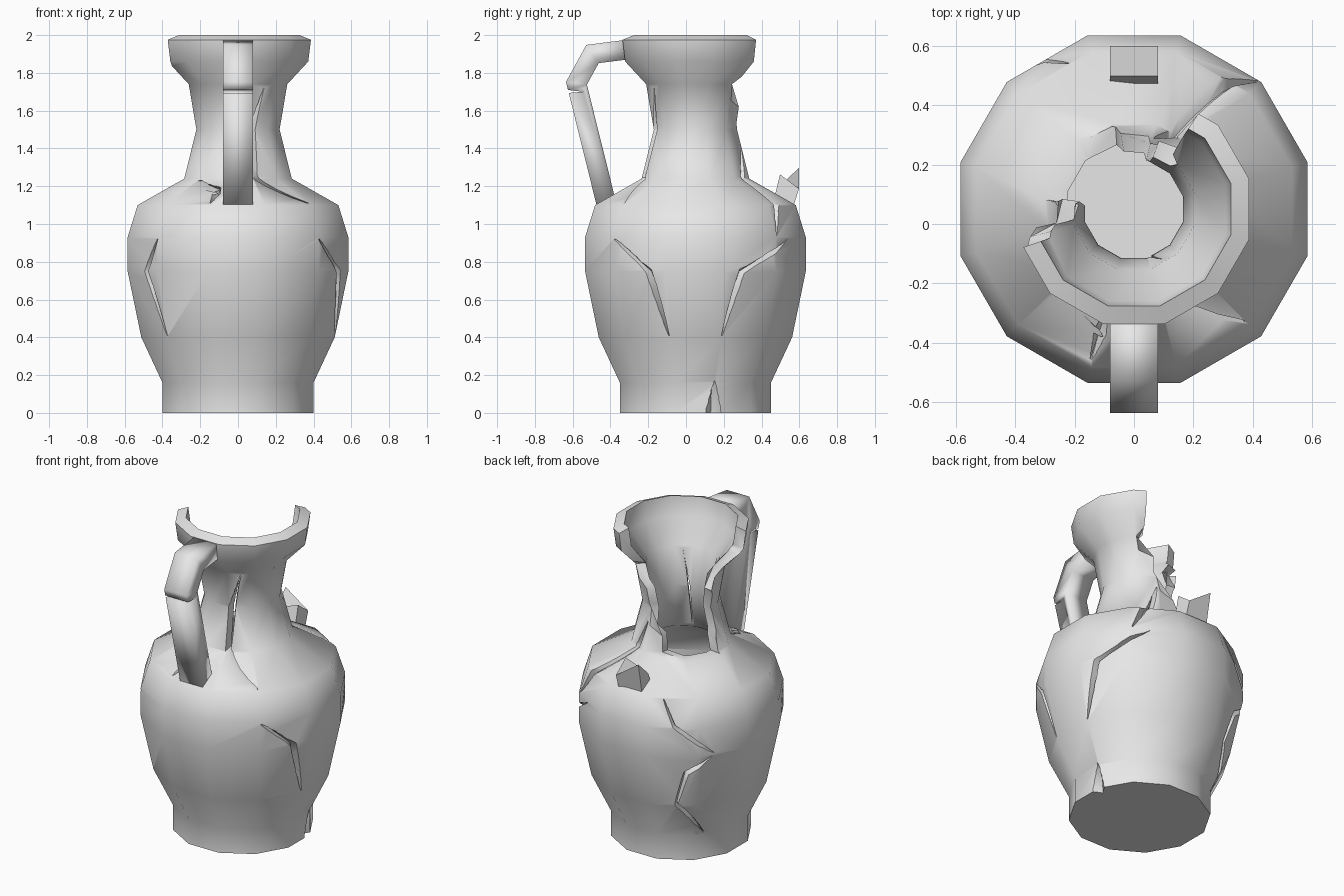
import bpy, bmesh
from math import sin, cos, pi, radians, hypot
from mathutils import Vector

if "Cube" in bpy.data.objects:
    bpy.data.objects.remove(bpy.data.objects["Cube"], do_unlink=True)

CY = 0.05      # the body axis sits slightly behind the centre
SIDES = 12

clay = bpy.data.materials.new("light_grey_clay")
clay.use_nodes = True
clay.diffuse_color = (0.8, 0.8, 0.8, 1)
clay.node_tree.nodes["Principled BSDF"].inputs["Base Color"].default_value = clay.diffuse_color

OUTER = [(.414, 0), (.414, .16), (.53, .4), (.605, .75), (.605, .93), (.55, 1.1),
         (.295, 1.24), (.228, 1.5), (.27, 1.74), (.385, 1.86), (.4, 1.975)]
INNER = [(.337, 2), (.32, 1.88), (.21, 1.74), (.17, 1.5), (.235, 1.21), (.49, 1.06),
         (.545, .92), (.545, .75), (.47, .4), (.36, .16), (.35, .06)]


def polar(r, az, z):
    return Vector((r * cos(radians(az)), CY + r * sin(radians(az)), z))


def make_object(name, bm):
    if bm.calc_volume(signed=True) < 0:
        bmesh.ops.reverse_faces(bm, faces=bm.faces)
    mesh = bpy.data.meshes.new(name)
    bm.to_mesh(mesh)
    bm.free()
    mesh.materials.append(clay)
    ob = bpy.data.objects.new(name, mesh)
    bpy.context.collection.objects.link(ob)
    return ob


def loft(rings):
    """Closed rings joined by triangles, capped at both ends."""
    bm = bmesh.new()
    loops = [[bm.verts.new(p) for p in ring] for ring in rings]
    for a, b in zip(loops, loops[1:]):
        for i in range(len(a)):
            j = (i + 1) % len(a)
            bm.faces.new((a[i], a[j], b[j], b[i]))
    bm.faces.new(list(reversed(loops[0])))
    bm.faces.new(loops[-1])
    return bm


def volume(mesh):
    bm = bmesh.new()
    bm.from_mesh(mesh)
    result = bm.calc_volume(signed=True)
    bm.free()
    return result


def cut(ob, cutter):
    """Subtract the cutter, keep the result if it is sound, discard the cutter."""
    cutter.hide_render = True
    before = volume(ob.data)
    for self_cut in (False, True):
        mod = ob.modifiers.new("cut", 'BOOLEAN')
        mod.operation, mod.solver, mod.object = 'DIFFERENCE', 'EXACT', cutter
        mod.use_self = self_cut
        graph = bpy.context.evaluated_depsgraph_get()
        mesh = bpy.data.meshes.new_from_object(ob.evaluated_get(graph))
        ob.modifiers.clear()
        if .75 * before < volume(mesh) < before * 1.001:
            ob.data = mesh
            break
    bpy.data.objects.remove(cutter, do_unlink=True)


def smooth(ob, angle):
    bpy.ops.object.select_all(action='DESELECT')
    ob.select_set(True)
    bpy.context.view_layer.objects.active = ob
    bpy.ops.object.shade_smooth_by_angle(angle=radians(angle))


def surface_radius(az, z):
    """Distance from the axis to the faceted outer wall."""
    r = OUTER[-1][0]
    for (r0, z0), (r1, z1) in zip(OUTER, OUTER[1:]):
        if z <= z1:
            r = r0 + (r1 - r0) * (z - z0) / (z1 - z0)
            break
    step = 360 / SIDES
    return r * cos(pi / SIDES) / cos(radians((az + step / 2 - 15) % step - step / 2))


# Hollow body
body = make_object("jar_body", loft(
    [[polar(r, 15 + 30 * i, z) for i in range(SIDES)] for r, z in OUTER + INNER]))

# Broken-out piece of neck and rim: height, start and end direction
BREAK = [(2.2, 56, 199), (1.86, 56, 199), (1.74, 46, 190), (1.62, 70, 172),
         (1.5, 76, 176), (1.36, 100, 178), (1.23, 130, 174)]
rings = []
for z, a0, a1 in BREAK:
    sweep = [a0 + (a1 - a0) * k / 8 for k in range(9)]
    rings.append([polar(.04, a, z) for a in sweep] + [polar(.8, a, z) for a in reversed(sweep)])
cut(body, make_object("neck_break_cutter", loft(rings)))


def crack(points, depth=.045):
    """V-shaped groove; points are direction, height and width."""
    fine = []
    for p, q in zip(points, points[1:]):
        fine += [Vector(p).lerp(Vector(q), k / 4) for k in range(4)]
    fine.append(Vector(points[-1]))
    rings = []
    for i, (az, z, w) in enumerate(fine):
        r = surface_radius(az, z)
        d = fine[min(i + 1, len(fine) - 1)] - fine[max(i - 1, 0)]
        dx, dz = radians(d.x) * r, d.y
        n = hypot(dx, dz)
        side_az, side_z = -dz / n * w / r * 180 / pi, dx / n * w
        rings.append([polar(r + .03, az + side_az, z + side_z),
                      polar(r + .03, az - side_az, z - side_z),
                      polar(r - depth, az, z)])
    cut(body, make_object("crack_cutter", loft(rings)))


T, W = .003, .035   # thin tip, wide middle
crack([(-45, .92, T), (-25, .75, W), (-15.3, .41, T)])
crack([(56, .92, T), (25, .75, W), (15.3, .41, T)])
crack([(225.3, .92, T), (214, .75, W), (225.3, .41, T)])
crack([(14, .17, T), (13, -.03, .07)])
crack([(74, 1.42, T), (62, 1.25, W), (53, 1.1, W), (46, .94, T)])
crack([(-58, 1.72, T), (-71, 1.5, .025), (-72, 1.25, .02), (-45.4, 1.11, T)], .07)
crack([(-132, 1.23, T), (-105.3, 1.18, W), (-106, 1.11, T)])
crack([(114, 1.09, T), (121, .94, .025), (144, .76, T)])
crack([(143, .74, T), (128, .63, .025), (122, .41, .025), (144, .17, T)])
smooth(body, 50)


def tube(path, wide=.08, thick=.052):
    """Rectangular strap along a path of depth and height, with mitred bends."""
    pts = [Vector((0, y, z)) for y, z in path]
    rings = []
    for i, p in enumerate(pts):
        before = (p - pts[i - 1]).normalized() if i else (pts[1] - p).normalized()
        after = (pts[i + 1] - p).normalized() if i + 1 < len(pts) else before
        t = (before + after).normalized()
        across = Vector((0, t.z, -t.y)) * thick / t.dot(before)
        side = Vector((wide, 0, 0))
        rings.append([p + side + across, p - side + across, p - side - across, p + side - across])
    return rings


# Whole handle on the front, with a chip at the elbow
handle = make_object("front_handle", loft(
    tube([(-.415, 1.08), (-.58, 1.745), (-.495, 1.9), (-.32, 1.922)])))
chip = [(-.67, 1.69), (-.67, 1.715), (-.545, 1.70)]
cut(handle, make_object("chip_cutter", loft([[(x, y, z) for y, z in chip] for x in (-.1, .1)])))
smooth(handle, 100)

# Snapped stub of the back handle with a jagged end
stub = tube([(.50, 1.05), (.548, 1.24)])
for point, lift in zip(stub[1], (-.04, .07, -.05, .01)):
    point.z += lift
smooth(make_object("back_handle_stub", loft(stub)), 62)
